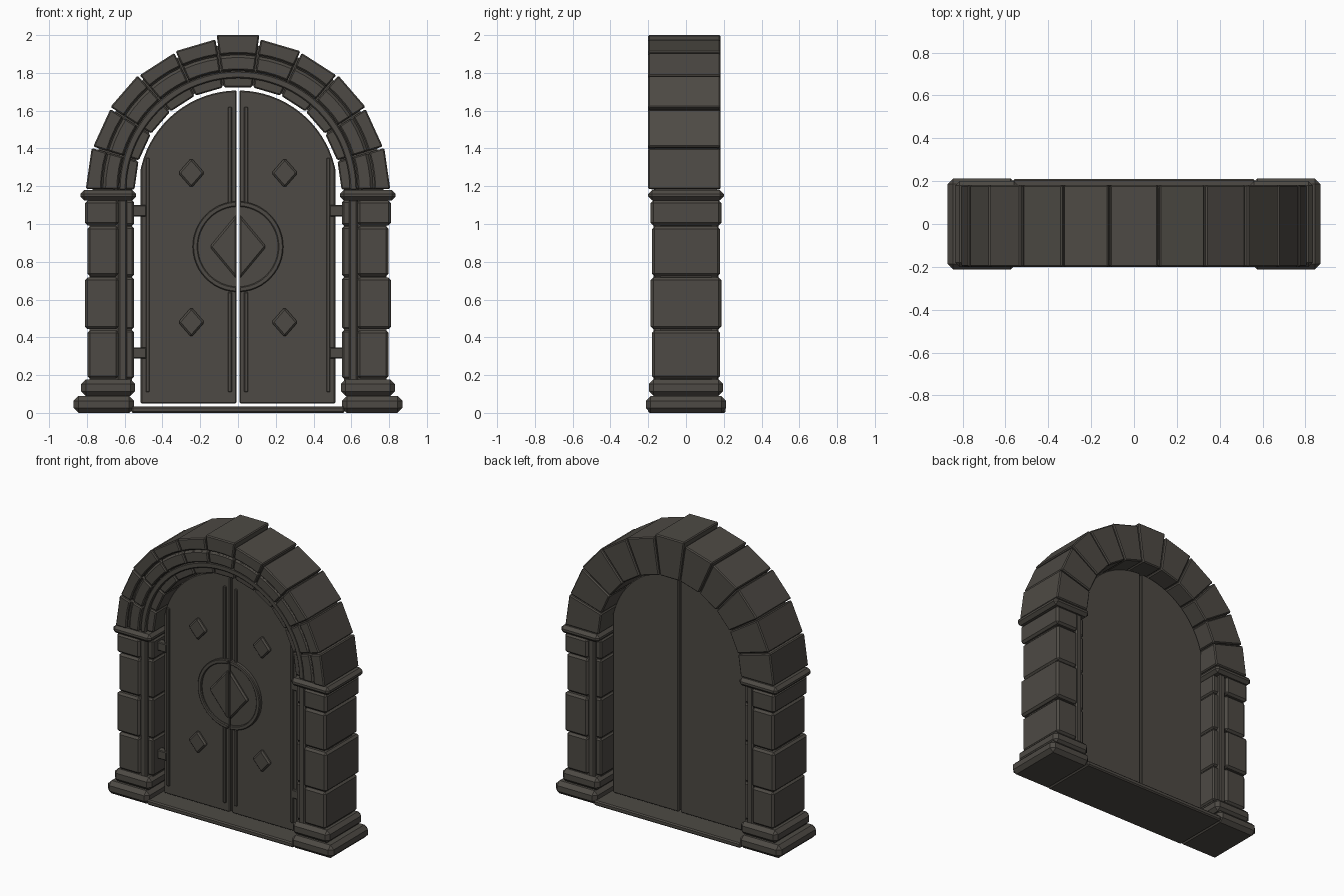
import bpy
import bmesh
from math import sin, cos, pi, radians, sqrt

cube = bpy.data.objects.get("Cube")
if cube:
    bpy.data.objects.remove(cube, do_unlink=True)

stone = bpy.data.materials.new("dark_stone")
stone.use_nodes = True
COLOUR = (0.075, 0.068, 0.058, 1)
stone.diffuse_color = COLOUR
stone.node_tree.nodes["Principled BSDF"].inputs["Base Color"].default_value = COLOUR

SPRING = 1.18            # height of the arch centre
STEP = pi / 11           # angle of one arch stone


def loft(name, sections, bevel=0.0, mirror=True):
    """Skin a list of matching closed cross-sections and cap both ends."""
    bm = bmesh.new()
    rings = [[bm.verts.new(p) for p in s] for s in sections]
    n = len(rings[0])
    for a, b in zip(rings, rings[1:]):
        for i in range(n):
            j = (i + 1) % n
            bm.faces.new((a[i], a[j], b[j], b[i]))
    bm.faces.new(rings[0])
    bm.faces.new(rings[-1])
    bmesh.ops.recalc_face_normals(bm, faces=bm.faces[:])
    mesh = bpy.data.meshes.new(name)
    bm.to_mesh(mesh)
    bm.free()
    mesh.materials.append(stone)
    obj = bpy.data.objects.new(name, mesh)
    bpy.context.collection.objects.link(obj)
    if bevel:
        mod = obj.modifiers.new("Bevel", 'BEVEL')
        mod.width = bevel
        mod.segments = 1
        mod.limit_method = 'ANGLE'
        mod.angle_limit = radians(40)
    if mirror:
        mod = obj.modifiers.new("Mirror", 'MIRROR')
        mod.use_mirror_merge = False
    return obj


def prism(name, outline, y0, y1, bevel=0.0, mirror=True):
    """Extrude an outline in x and z from y0 to y1."""
    return loft(name, [[(x, y, z) for x, z in outline] for y in (y0, y1)], bevel, mirror)


def box(name, x0, x1, y0, y1, z0, z1, bevel=0.0, mirror=True):
    return prism(name, [(x0, z0), (x1, z0), (x1, z1), (x0, z1)], y0, y1, bevel, mirror)


def arc(radius, a0, a1, n, cz):
    return [(radius * cos(a0 + (a1 - a0) * i / n), cz + radius * sin(a0 + (a1 - a0) * i / n))
            for i in range(n + 1)]


def sweep(name, profile, a0, a1, n, bevel=0.0, mirror=True, flat=()):
    """Sweep a radius/depth profile round the arch; flat points follow the chord."""
    mid, half = (a0 + a1) / 2, (a1 - a0) / 2
    sections = []
    for k in range(n + 1):
        a = a0 + (a1 - a0) * k / n
        chord = cos(half) / cos(a - mid)
        section = []
        for i, (r, y) in enumerate(profile):
            if i in flat:
                r *= chord
            section.append((r * cos(a), y, SPRING + r * sin(a)))
        sections.append(section)
    return loft(name, sections, bevel, mirror)


# Threshold and column bases
box("threshold", -0.565, 0.565, -0.20, 0.21, 0, 0.035, 0.008, False)
box("plinth", 0.55, 0.87, -0.213, 0.213, 0, 0.09, 0.026)
box("base_moulding", 0.545, 0.83, -0.195, 0.195, 0.09, 0.178, 0.024)
box("capital", 0.54, 0.835, -0.20, 0.20, 1.125, 1.18, 0.02)

# Columns: core, stacked blocks, inner stones and the upright rail
box("column_core", 0.562, 0.785, -0.135, 0.135, 0.1, 1.17)
joints = [0.178, 0.44, 0.72, 0.99, 1.128]
for i, (low, high) in enumerate(zip(joints, joints[1:])):
    wide = 0.81 if i % 2 else 0.798
    deep = 0.187 if i % 2 else 0.18
    box("column_block", 0.632, wide, -deep, deep, low + 0.003, high - 0.003, 0.014)
    box("jamb_stone", 0.55, 0.6, -0.148, 0.148, low + 0.003, high - 0.003, 0.01)
box("column_rail", 0.588, 0.634, -0.172, 0.172, 0.17, 1.13, 0.008)


# Arch stones with a stepped front
def stone_profile(outer):
    return [(0.548, 0.183), (outer, 0.183), (outer, -0.2), (0.722, -0.2),
            (0.722, -0.175), (0.708, -0.175), (0.708, -0.19), (0.635, -0.19),
            (0.635, -0.155), (0.548, -0.15)]


GAP = 0.006
for i in range(5):
    sweep("arch_stone", stone_profile(0.806 if i % 2 == 0 else 0.8),
          i * STEP + GAP, (i + 1) * STEP - GAP, 3, 0.007, True, (0, 1, 2, 9))
sweep("keystone", stone_profile(0.829), 5 * STEP + GAP, 6 * STEP - GAP, 3,
      0.007, False, (0, 1, 2, 9))
sweep("arch_core", [(0.56, 0.165), (0.77, 0.165), (0.77, -0.165), (0.65, -0.165),
                    (0.65, -0.13), (0.56, -0.13)], 0, pi, 44, 0, False)
sweep("arch_moulding", [(0.592, -0.1), (0.63, -0.1), (0.63, -0.175), (0.592, -0.175)],
      0, pi, 44, 0.006, False)

# Door leaves with a rounded top
EDGE, SPLIT, TOP, FRONT = 0.515, 0.007, 0.527, -0.08
start = sqrt(TOP ** 2 - EDGE ** 2)
a_start, a_end = math_angle = (pi / 2 - sin(0), pi / 2)
a_start = [a for a in (i * 0.001 for i in range(1571)) if TOP * cos(a) <= EDGE][0]
leaf = [(SPLIT, 0.05), (EDGE, 0.05), (EDGE, SPRING + start)]
leaf += arc(TOP, a_start + 0.03, pi / 2 - SPLIT / TOP, 16, SPRING)
prism("door_leaf", leaf, FRONT, 0.073, 0.006)

# Upright strips on the doors
for x, low, high in ((0.043, 0.11, 0.64), (0.043, 1.11, 1.62), (0.478, 0.11, 1.35)):
    box("door_strip", x - 0.01, x + 0.01, FRONT - 0.012, FRONT + 0.01, low, high, 0.004)

# Small diamond studs
for z in (0.48, 1.27):
    prism("diamond_stud", [(0.177, z), (0.247, z - 0.08), (0.317, z), (0.247, z + 0.08)],
          FRONT - 0.02, FRONT + 0.01, 0.01)

# Central medallion, split between the two leaves
MID = 0.88
disc = arc(0.225, -pi / 2 + 0.03, pi / 2 - 0.03, 24, MID)
prism("medallion_disc", disc, FRONT - 0.012, FRONT + 0.01)
rim = arc(0.24, -pi / 2 + 0.03, pi / 2 - 0.03, 24, MID)
rim += arc(0.212, pi / 2 - 0.034, -pi / 2 + 0.034, 24, MID)
prism("medallion_rim", rim, FRONT - 0.025, FRONT + 0.01, 0.005)
prism("medallion_diamond", [(SPLIT, MID - 0.172), (0.15, MID), (SPLIT, MID + 0.172)],
      FRONT - 0.03, FRONT + 0.01, 0.01)

# Hinges joining the leaves to the columns
for z in (0.317, 1.07):
    box("hinge", 0.485, 0.565, FRONT - 0.018, FRONT + 0.03, z - 0.03, z + 0.03, 0.005)
